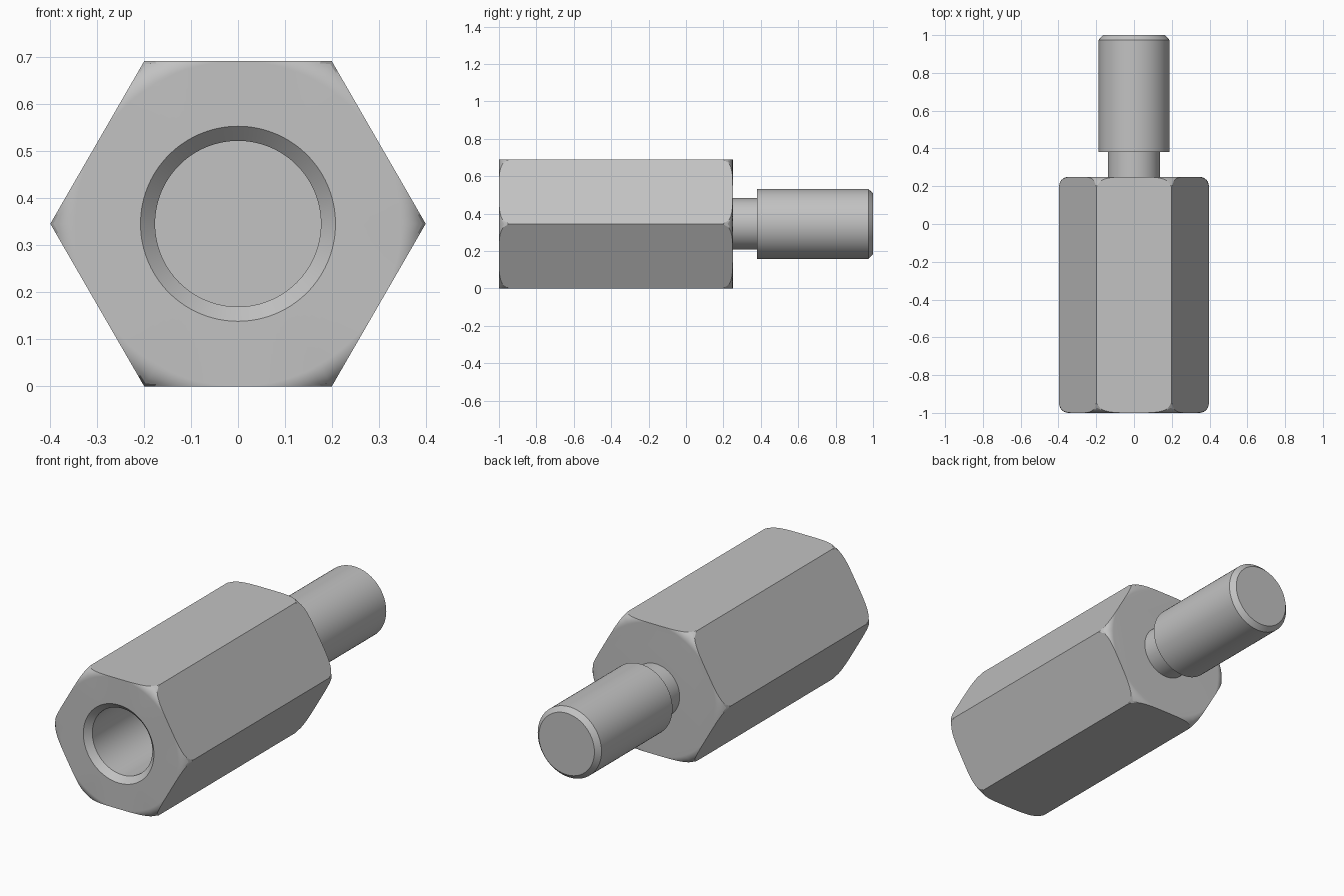
import bpy
import bmesh
import math

SEGMENTS = 120           # multiple of six, so the hex corners are exact
APOTHEM = 0.345          # half the width across flats
CORNER = APOTHEM / math.cos(math.pi / 6)
FRONT, BACK, TIP = -1.0, 0.25, 1.0

cube = bpy.data.objects.get("Cube")
if cube:
    bpy.data.objects.remove(cube, do_unlink=True)

metal = bpy.data.materials.new("grey metal")
metal.use_nodes = True
GREY = (0.54, 0.54, 0.54, 1)
metal.diffuse_color = GREY
metal.node_tree.nodes["Principled BSDF"].inputs["Base Color"].default_value = GREY


def hex_radius(angle):
    """Distance from the axis to the hexagon, with corners on +x and -x."""
    return APOTHEM / math.cos(angle % (math.pi / 3) - math.pi / 6)


def lathe(name, rings):
    """Skin rings along y; each ring maps an angle to (radius, y). Ends are capped."""
    bm = bmesh.new()
    loops = []
    for ring in rings:
        loop = []
        for i in range(SEGMENTS):
            a = 2 * math.pi * i / SEGMENTS
            r, y = ring(a)
            loop.append(bm.verts.new((r * math.cos(a), y, APOTHEM + r * math.sin(a))))
        loops.append(loop)
    for low, high in zip(loops, loops[1:]):
        for i in range(SEGMENTS):
            j = (i + 1) % SEGMENTS
            bm.faces.new((low[i], low[j], high[j], high[i]))
    bm.faces.new(loops[0])
    bm.faces.new(loops[-1])
    bmesh.ops.remove_doubles(bm, verts=bm.verts, dist=1e-5)
    bmesh.ops.recalc_face_normals(bm, faces=bm.faces)
    mesh = bpy.data.meshes.new(name)
    bm.to_mesh(mesh)
    bm.free()
    mesh.materials.append(metal)
    obj = bpy.data.objects.new(name, mesh)
    bpy.context.collection.objects.link(obj)
    bpy.ops.object.select_all(action="DESELECT")
    obj.select_set(True)
    bpy.context.view_layer.objects.active = obj
    bpy.ops.object.shade_smooth_by_angle(angle=math.radians(20))
    return obj


def circle(radius, y):
    return lambda a: (radius, y)


def rounded_end(end, inward, t):
    """Hexagon ring lying on a round-over that is deepest at the corners."""
    size = CORNER - APOTHEM

    def ring(a):
        out = (hex_radius(a) - APOTHEM) * t
        drop = size - math.sqrt(max(0, size * size - out * out))
        return APOTHEM + out, end + inward * drop
    return ring


# Hex body: blind hole, countersink, rounded ends and six flats
steps = [i / 8 for i in range(9)]
body = [circle(0.176, -0.2), circle(0.176, FRONT + 0.031), circle(0.207, FRONT)]
body += [rounded_end(FRONT, 1, t) for t in steps]
body += [rounded_end(BACK, -1, t) for t in reversed(steps)]
lathe("hex_body", body)

# Stud: undercut neck, shank and chamfered tip
lathe("threaded_stud", [
    circle(0.138, BACK - 0.03), circle(0.138, 0.38),
    circle(0.187, 0.38), circle(0.187, TIP - 0.025), circle(0.163, TIP),
])
